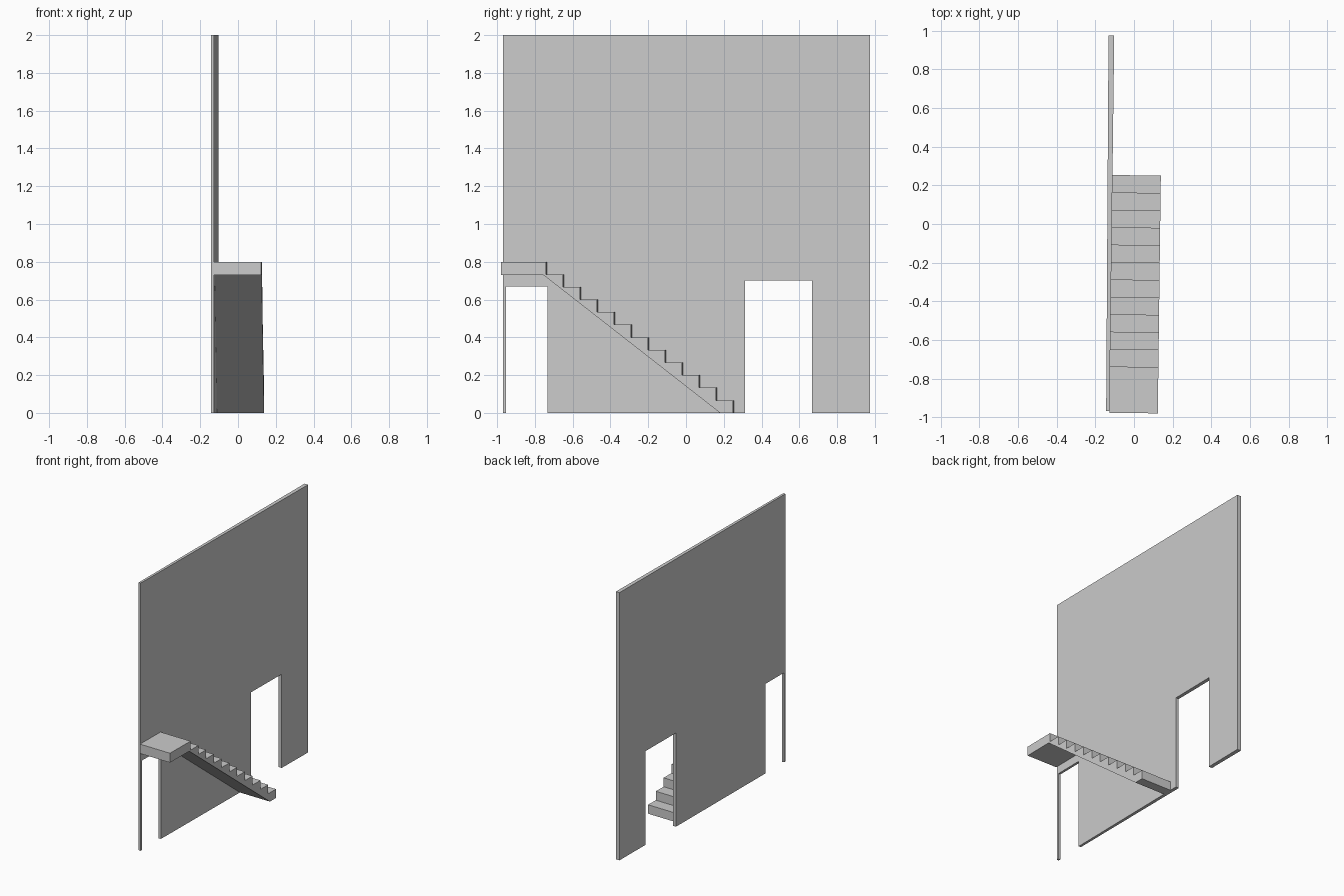
import bpy, bmesh

if "Cube" in bpy.data.objects:
    bpy.data.objects.remove(bpy.data.objects["Cube"])

SLOPE = 0.0127  # the building sits slightly turned in plan


def inner_x(y):
    return -0.1145 + SLOPE * y


def outer_x(y):
    return -0.1378 + 0.0063 * y


def extrude_profile(name, profile, left, right):
    """Solid from a (y, z) outline; left/right map an outline point to 3D."""
    bm = bmesh.new()
    a = [bm.verts.new(left(y, z)) for y, z in profile]
    b = [bm.verts.new(right(y, z)) for y, z in profile]
    bm.faces.new(a)
    bm.faces.new(b[::-1])
    n = len(profile)
    for i in range(n):
        j = (i + 1) % n
        bm.faces.new((a[j], a[i], b[i], b[j]))
    bmesh.ops.recalc_face_normals(bm, faces=bm.faces)
    mesh = bpy.data.meshes.new(name)
    bm.to_mesh(mesh)
    bm.free()
    obj = bpy.data.objects.new(name, mesh)
    bpy.context.collection.objects.link(obj)
    return obj


# Wall with two doorways, slightly thicker toward the back
wall = [(-0.968, 0), (-0.952, 0), (-0.952, 0.669), (-0.733, 0.669), (-0.733, 0),
        (0.312, 0), (0.312, 0.70), (0.667, 0.70), (0.667, 0),
        (0.974, 0), (0.974, 2), (-0.968, 2)]
extrude_profile("wall", wall,
                lambda y, z: (outer_x(y), y, z),
                lambda y, z: (inner_x(y), y, z))

# Staircase with top landing and sloping underside
STEPS, RISE, TREAD, WIDTH = 12, 0.8 / 12, 0.09, 0.25
stairs = [(0.18, 0)]
for i in range(STEPS):
    y = 0.25 - i * TREAD
    stairs += [(y, i * RISE), (y, (i + 1) * RISE)]
stairs += [(-0.979, 0.8), (-0.979, 0.73), (-0.755, 0.73)]
extrude_profile("staircase", stairs,
                lambda y, z: (inner_x(y), y + SLOPE * WIDTH, z),
                lambda y, z: (inner_x(y) + WIDTH, y, z))
